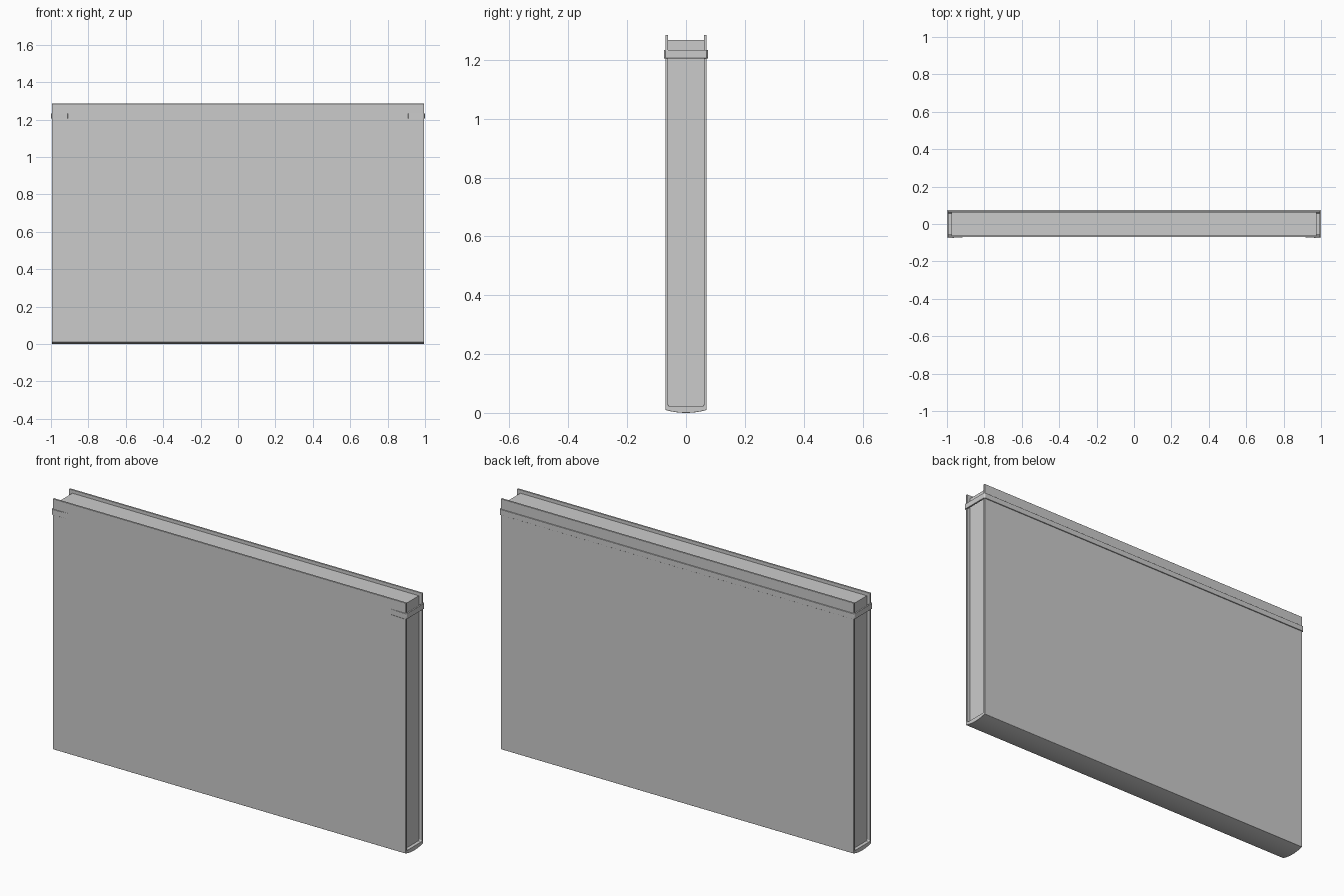
import bpy, bmesh, math
from mathutils import Vector

if "Cube" in bpy.data.objects:
    bpy.data.objects.remove(bpy.data.objects["Cube"])


def prism(name, pts, axis, a, b, bevel=0.0):
    """Extrude a closed 2D outline along x (pts = y,z) or z (pts = x,y)."""
    bm = bmesh.new()
    if axis == 'x':
        vs = [bm.verts.new((a, p, q)) for p, q in pts]
        d = Vector((b - a, 0, 0))
    else:
        vs = [bm.verts.new((p, q, a)) for p, q in pts]
        d = Vector((0, 0, b - a))
    face = bm.faces.new(vs)
    res = bmesh.ops.extrude_face_region(bm, geom=[face], use_keep_orig=True)
    top = [g for g in res['geom'] if isinstance(g, bmesh.types.BMVert)]
    bmesh.ops.translate(bm, verts=top, vec=d)
    bmesh.ops.recalc_face_normals(bm, faces=bm.faces[:])
    me = bpy.data.meshes.new(name)
    bm.to_mesh(me)
    bm.free()
    ob = bpy.data.objects.new(name, me)
    bpy.context.collection.objects.link(ob)
    if bevel:
        m = ob.modifiers.new("bevel", 'BEVEL')
        m.width, m.segments, m.limit_method = bevel, 2, 'ANGLE'
    bpy.ops.object.select_all(action='DESELECT')
    ob.select_set(True)
    bpy.context.view_layer.objects.active = ob
    bpy.ops.object.shade_smooth_by_angle(angle=math.radians(35))
    return ob


W, Y, T, H = 0.994, 0.07, 0.009, 1.285
yi = Y - T

# Hard cover: two boards joined by a gently rounded spine at the bottom
N = 12
spine = [(-Y + 2 * Y * i / N, 0.01 * (2 * i / N - 1) ** 2) for i in range(N + 1)]
inner = [(Y, H), (yi, H), (yi, 0.027), (yi - 0.004, 0.022),
         (-yi + 0.004, 0.022), (-yi, 0.027), (-yi, H), (-Y, H)]
prism("cover", spine + inner, 'x', -W, W, 0.001)

# Page block, set in slightly from the cover on all open sides
prism("page_block", [(-yi, 0.02), (yi, 0.02), (yi, 1.268), (-yi, 1.268)], 'x', -0.976, 0.976)

# Strap round the back and both ends, its tips tapering into the front board
half = [(0.91, -0.0705), (0.98, -0.0745), (0.994, -0.075), (1.0, -0.07),
        (1.0, 0.07), (0.995, 0.075)]
inside = [(0.992, 0.068), (0.992, -0.069), (0.91, -0.069)]
left = lambda pts: [(-x, y) for x, y in reversed(pts)]
prism("strap", half + left(half) + left(inside) + inside, 'z', 1.205, 1.233, 0.0015)
